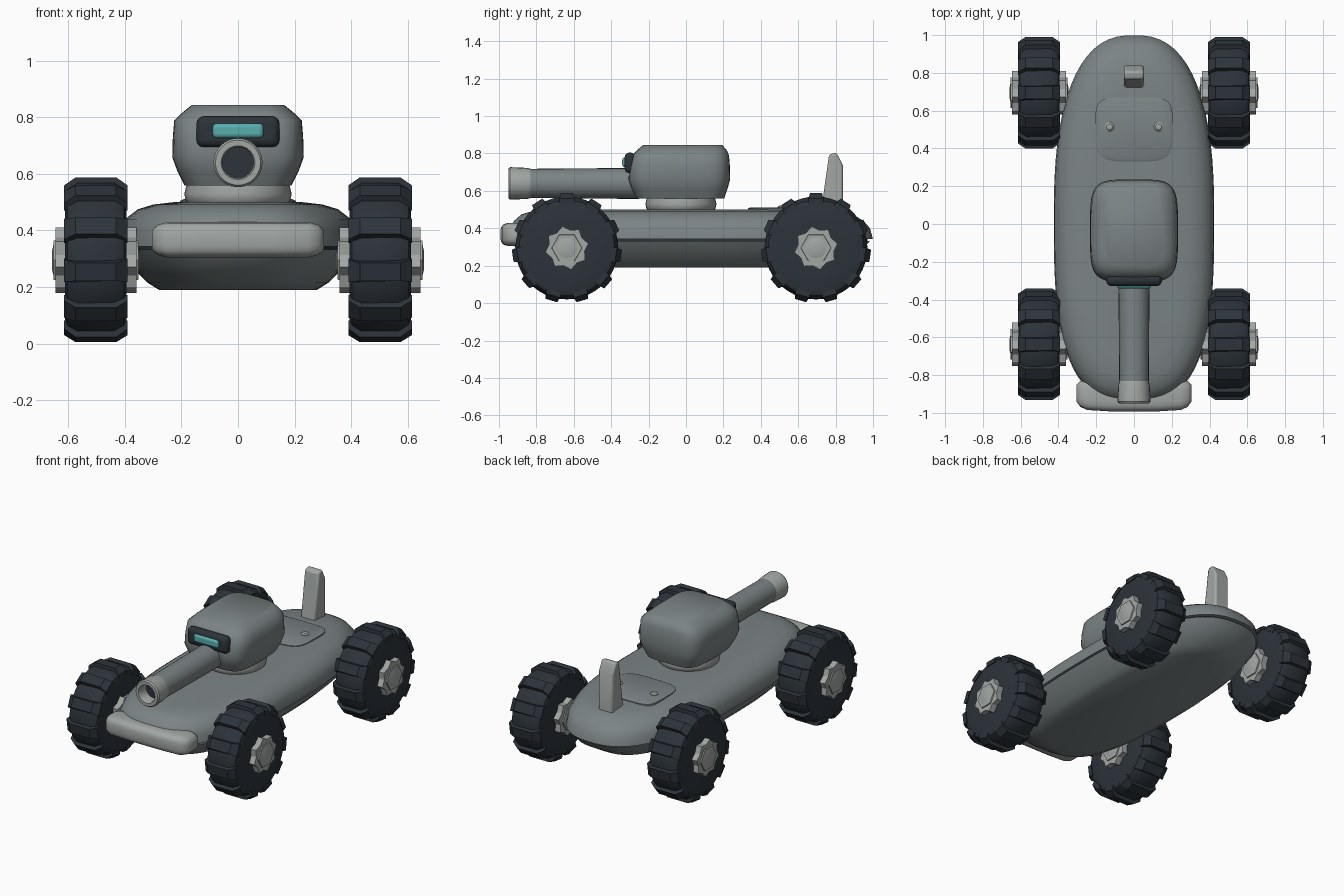
import bpy, bmesh, math
from mathutils import Matrix, Vector

if "Cube" in bpy.data.objects:
    bpy.data.objects.remove(bpy.data.objects["Cube"])


def material(name, rgb):
    m = bpy.data.materials.new(name)
    m.diffuse_color = (*rgb, 1)
    m.use_nodes = True
    m.node_tree.nodes["Principled BSDF"].inputs["Base Color"].default_value = m.diffuse_color
    return m


BODY = material("body_grey", (0.20, 0.23, 0.235))
TRIM = material("trim_grey", (0.36, 0.385, 0.37))
DARK = material("dark_rubber", (0.025, 0.033, 0.042))
TEAL = material("teal_glass", (0.10, 0.42, 0.42))


def finish(name, bm, mat, angle=35, bevel=0, segments=2):
    bmesh.ops.recalc_face_normals(bm, faces=bm.faces)
    mesh = bpy.data.meshes.new(name)
    bm.to_mesh(mesh)
    bm.free()
    mesh.materials.append(mat)
    ob = bpy.data.objects.new(name, mesh)
    bpy.context.collection.objects.link(ob)
    if bevel:
        mod = ob.modifiers.new("bevel", 'BEVEL')
        mod.width, mod.segments = bevel, segments
    bpy.ops.object.select_all(action='DESELECT')
    ob.select_set(True)
    bpy.context.view_layer.objects.active = ob
    bpy.ops.object.shade_smooth_by_angle(angle=math.radians(angle))
    return ob


def skin(bm, rings, caps=True):
    """Join closed rings of points with quads."""
    vs = [[bm.verts.new(p) for p in r] for r in rings]
    n = len(vs[0])
    for a, b in zip(vs, vs[1:]):
        for i in range(n):
            bm.faces.new((a[i], a[(i + 1) % n], b[(i + 1) % n], b[i]))
    if caps:
        bm.faces.new(vs[0][::-1])
        bm.faces.new(vs[-1])


def outline(z, w, front, back, e_front, e_back, n=64):
    """Rounded plan outline at height z, with its own exponent at each end."""
    mid, half, pts = (front + back) / 2, (back - front) / 2, []
    for i in range(n):
        a = 2 * math.pi * (i + 0.5) / n
        c, s = math.cos(a), math.sin(a)
        e = e_back if s > 0 else e_front
        pts.append((w * math.copysign(abs(c) ** (2 / e), c),
                    mid + half * math.copysign(abs(s) ** (2 / e), s), z))
    return pts


def stack(name, levels, e_front, e_back, mat, n=64, angle=50):
    bm = bmesh.new()
    skin(bm, [outline(*lv, e_front, e_back, n) for lv in levels])
    return finish(name, bm, mat, angle)


def lathe(bm, profile, n, matrix, phase=0.0, star=1.0):
    """Spin (radius, height) about local z; star < 1 pulls in alternate points."""
    rings = []
    for r, h in profile:
        ring = []
        for i in range(n):
            a = 2 * math.pi * i / n + phase
            k = star if i % 2 else 1
            ring.append(matrix @ Vector((r * k * math.cos(a), r * k * math.sin(a), h)))
        rings.append(ring)
    skin(bm, rings)


def box(name, x, y, z, mat, bevel, segments=3):
    bm = bmesh.new()
    skin(bm, [[(x[0], y[0], h), (x[1], y[0], h), (x[1], y[1], h), (x[0], y[1], h)] for h in z])
    return finish(name, bm, mat, 40, bevel, segments)


# Hull: lower tub, dark seam, upper deck
stack("lower_hull", [(0.19, 0.28, -0.72, 0.74), (0.215, 0.32, -0.80, 0.83),
                     (0.28, 0.385, -0.90, 0.94), (0.333, 0.42, -0.94, 0.985)], 2.9, 2.5, BODY)
stack("hull_seam", [(0.325, 0.408, -0.92, 0.97), (0.352, 0.408, -0.92, 0.97)], 2.9, 2.5, DARK)
stack("upper_hull", [(0.343, 0.425, -0.945, 1.0), (0.40, 0.42, -0.94, 0.985),
                     (0.44, 0.40, -0.92, 0.95), (0.475, 0.355, -0.88, 0.89),
                     (0.492, 0.30, -0.82, 0.82), (0.50, 0.23, -0.74, 0.70)], 2.9, 2.5, BODY)

# Front bumper, swept back at the ends
bm = bmesh.new()
sections = []
for x, s, y in [(-0.305, 0.55, -0.895), (-0.285, 0.85, -0.90), (-0.25, 1, -0.905), (-0.12, 1, -0.913),
                (0.12, 1, -0.913), (0.25, 1, -0.905), (0.285, 0.85, -0.90), (0.305, 0.55, -0.895)]:
    sections.append([(x, y + s * px, 0.367 + s * py)
                     for px, py, _ in outline(0, 0.08, -0.063, 0.063, 3.5, 3.5, 20)])
skin(bm, sections)
finish("front_bumper", bm, TRIM, 50)

# Rear deck hatch and its two bolts
stack("rear_hatch", [(0.47, 0.205, 0.33, 0.67), (0.505, 0.205, 0.33, 0.67),
                     (0.511, 0.192, 0.343, 0.657)], 4, 5, BODY, 40, 35)
for side, s in (("left", -1), ("right", 1)):
    bm = bmesh.new()
    lathe(bm, [(0.025, 0), (0.025, 0.012), (0.016, 0.019)], 12,
          Matrix.Translation((s * 0.13, 0.515, 0.503)))
    finish("hatch_bolt_" + side, bm, TRIM)

# Tail fin
bm = bmesh.new()
side_profile = [(0.715, 0.44), (0.84, 0.44), (0.84, 0.735), (0.805, 0.805), (0.765, 0.795)]
skin(bm, [[(x, y, z) for y, z in side_profile] for x in (-0.052, 0.052)])
finish("tail_fin", bm, TRIM, 40, 0.012)

# Turret ring and turret
bm = bmesh.new()
lathe(bm, [(0.17, 0.49), (0.185, 0.505), (0.19, 0.53), (0.18, 0.57)], 32,
      Matrix.Translation((0, -0.027, 0)))
finish("turret_ring", bm, TRIM)
stack("turret", [(0.56, 0.19, -0.265, 0.205), (0.61, 0.215, -0.29, 0.222),
                 (0.66, 0.233, -0.308, 0.236), (0.73, 0.231, -0.302, 0.235),
                 (0.79, 0.226, -0.287, 0.23), (0.815, 0.20, -0.265, 0.22),
                 (0.845, 0.163, -0.23, 0.195)], 4.5, 4.5, BODY, 48)

# Visor
box("visor_frame", (-0.147, 0.147), (-0.328, -0.27), (0.695, 0.805), DARK, 0.025)
box("visor_glass", (-0.09, 0.09), (-0.341, -0.30), (0.727, 0.779), TEAL, 0.014)

# Cannon
forward = Matrix.Translation((0, 0, 0.64)) @ Matrix.Rotation(math.radians(90), 4, 'X')
bm = bmesh.new()
lathe(bm, [(0.083, 0.25), (0.078, 0.84)], 24, forward)
finish("barrel", bm, BODY)
bm = bmesh.new()
lathe(bm, [(0.078, 0.83), (0.083, 0.85), (0.087, 0.94), (0.080, 0.95), (0.060, 0.95),
           (0.055, 0.94), (0.055, 0.87)], 24, forward)
finish("muzzle", bm, TRIM)
bm = bmesh.new()
lathe(bm, [(0.055, 0.86), (0.055, 0.875)], 24, forward)
finish("muzzle_bore", bm, DARK)

# Wheels: tyre with eleven lugs, star-shaped hub on both faces, and hub cap
R = 0.295
for end, y in (("front", -0.637), ("rear", 0.695)):
    for side, s in (("left", -1), ("right", 1)):
        m = Matrix.Translation((s * 0.503, y, R)) @ Matrix.Rotation(math.radians(90), 4, 'Y')
        bm = bmesh.new()
        lathe(bm, [(0.10, -0.105), (0.23, -0.109), (0.255, -0.10), (0.275, -0.065),
                   (0.275, 0.065), (0.255, 0.10), (0.23, 0.109), (0.10, 0.105)], 44, m)
        for i in range(11):
            turn = m @ Matrix.Rotation(math.pi + 2 * math.pi * i / 11, 4, 'Z')
            lug = [(0.235, -0.112), (0.265, -0.112), (0.293, -0.072),
                   (0.293, 0.072), (0.265, 0.112), (0.235, 0.112)]
            skin(bm, [[turn @ Vector((r, t * (1.25 if r < 0.29 else 1), h)) for r, h in lug]
                      for t in (-0.032, 0.032)])
        finish(f"{end}_{side}_tyre", bm, DARK, 30)
        bm = bmesh.new()
        lathe(bm, [(0.118, -0.143), (0.118, 0.143)], 16, m, 0.2, 0.82)
        for f in (-1, 1):
            lathe(bm, [(0.085, f * 0.13), (0.080, f * 0.15)], 6, m, math.pi / 6)
            lathe(bm, [(0.062, f * 0.14), (0.055, f * 0.150), (0.03, f * 0.156)], 14, m)
        finish(f"{end}_{side}_hub", bm, TRIM, 30)
